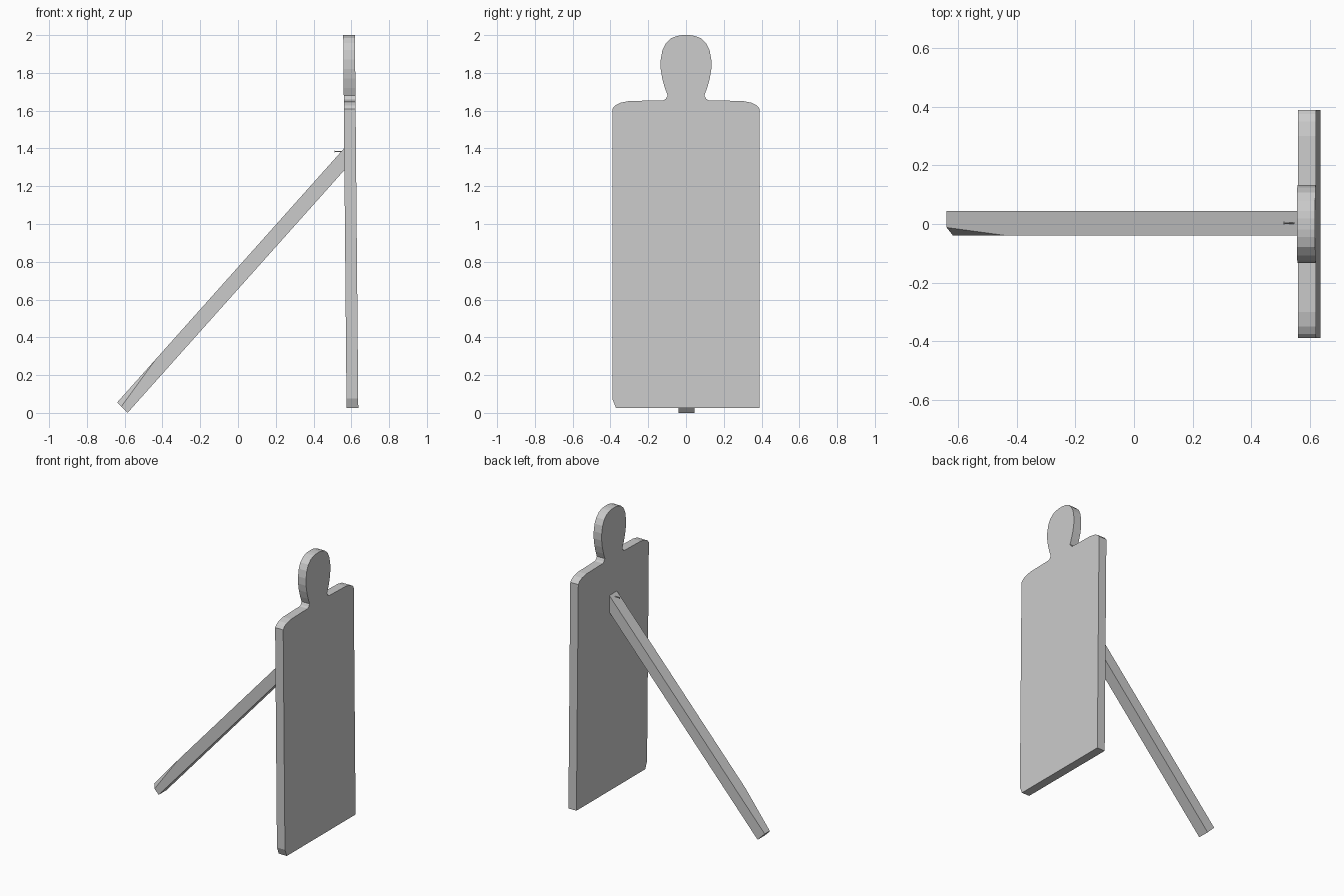
import bpy, bmesh
from mathutils import Vector

if "Cube" in bpy.data.objects:
    bpy.data.objects.remove(bpy.data.objects["Cube"])


def prism(name, ring, offset, cut=None):
    """Extrude a closed ring of 3D points along offset; optionally slice a corner off."""
    bm = bmesh.new()
    face = bm.faces.new([bm.verts.new(p) for p in ring])
    ext = bmesh.ops.extrude_face_region(bm, geom=[face], use_keep_orig=True)
    moved = [v for v in ext["geom"] if isinstance(v, bmesh.types.BMVert)]
    bmesh.ops.translate(bm, verts=moved, vec=offset)
    if cut:
        a, b, c, outside = [Vector(p) for p in cut]
        n = (b - a).cross(c - a).normalized()
        if n.dot(outside - a) < 0:
            n = -n
        bmesh.ops.bisect_plane(bm, geom=bm.verts[:] + bm.edges[:] + bm.faces[:],
                               plane_co=a, plane_no=n, clear_outer=True)
        bmesh.ops.holes_fill(bm, edges=[e for e in bm.edges if e.is_boundary])
    bmesh.ops.recalc_face_normals(bm, faces=bm.faces)
    mesh = bpy.data.meshes.new(name)
    bm.to_mesh(mesh)
    bm.free()
    obj = bpy.data.objects.new(name, mesh)
    bpy.context.collection.objects.link(obj)
    return obj


# Target board: half outline (y, z), mirrored, with one chipped bottom corner
half = [(0.39, 1.61), (0.375, 1.627), (0.35, 1.641), (0.30, 1.651), (0.12, 1.655),
        (0.107, 1.662), (0.097, 1.68), (0.112, 1.72), (0.126, 1.77), (0.134, 1.82),
        (0.134, 1.87), (0.125, 1.92), (0.107, 1.957), (0.078, 1.984), (0.045, 1.996),
        (0.018, 2.0)]
outline = ([(0.39, 0.025)] + half + [(-y, z) for y, z in reversed(half)]
           + [(-0.39, 0.075), (-0.37, 0.025)])
lean = lambda z: 0.575 - 0.009 * z
prism("target_board", [(lean(z), y, z) for y, z in outline], (0.062, 0, 0))

# Rear support strut, with a whittled lower corner
side = [(-0.64, 0.055), (-0.585, 0.0), (0.563, 1.285), (0.563, 1.402)]
prism("support_strut", [(x, -0.04, z) for x, z in side], (0, 0.084, 0),
      cut=[(-0.43, -0.04, 0.291), (-0.64, -0.012, 0.055), (-0.618, -0.04, 0.033),
           (-0.64, -0.04, 0.055)])


# Nail fixing the strut to the board
def nail_part(name, radius, x0, x1):
    bpy.ops.mesh.primitive_cylinder_add(vertices=8, radius=radius, depth=x1 - x0,
                                        location=((x0 + x1) / 2, 0.003, 1.383),
                                        rotation=(0, 1.62, 0))
    bpy.context.object.name = name


nail_part("nail_shaft", 0.0025, 0.512, 0.572)
nail_part("nail_head", 0.005, 0.511, 0.514)
